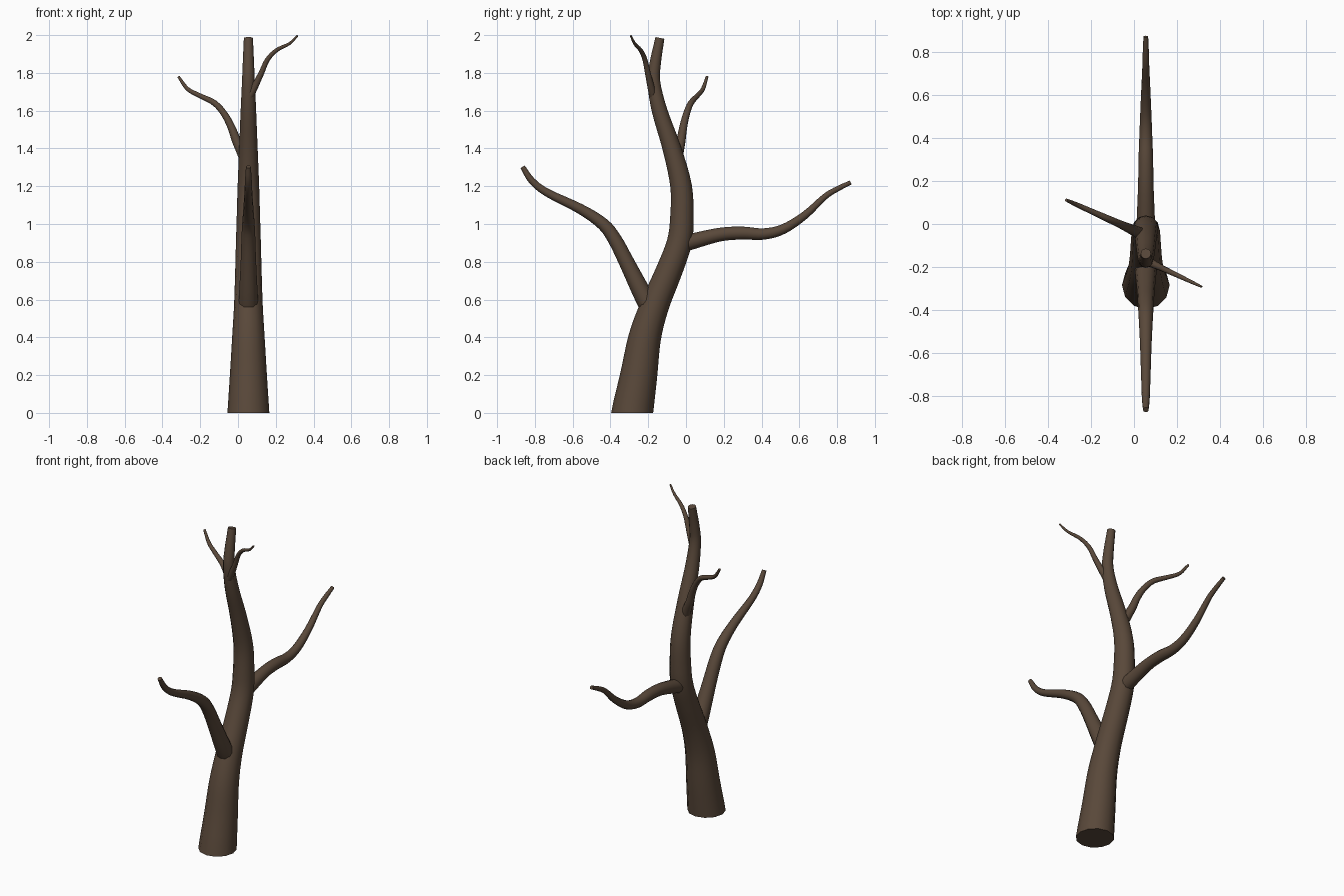
import bpy, bmesh, math
from mathutils import Vector

if "Cube" in bpy.data.objects:
    bpy.data.objects.remove(bpy.data.objects["Cube"])

SIDES, STEPS = 12, 4

bark = bpy.data.materials.new("bark")
bark.diffuse_color = (0.10, 0.065, 0.042, 1)
bark.use_nodes = True
bark.node_tree.nodes["Principled BSDF"].inputs["Base Color"].default_value = bark.diffuse_color


def smooth_path(pts):
    """Catmull-Rom interpolation of (x, y, z, radius) points."""
    p = [Vector(q) for q in pts]
    p = [2 * p[0] - p[1]] + p + [2 * p[-1] - p[-2]]
    out = []
    for a, b, c, d in zip(p, p[1:], p[2:], p[3:]):
        for k in range(STEPS):
            t = k / STEPS
            out.append(0.5 * (2 * b + (c - a) * t + (2 * a - 5 * b + 4 * c - d) * t * t
                              + (3 * b - a - 3 * c + d) * t ** 3))
    return out + [p[-2]]


def limb(name, pts, side, start_dir=None):
    """Tapered round tube along a path lying in the plane with normal 'side'."""
    path = smooth_path(pts)
    u = Vector(side).normalized()
    bm = bmesh.new()
    rings = []
    for i, q in enumerate(path):
        t = (path[min(i + 1, len(path) - 1)] - path[max(i - 1, 0)]).to_3d().normalized()
        if i == 0 and start_dir:
            t = Vector(start_dir)
        v = t.cross(u).normalized()
        c, r = q.to_3d(), q[3]
        rings.append([bm.verts.new(c + r * (math.cos(a) * u + math.sin(a) * v))
                      for a in (2 * math.pi * k / SIDES for k in range(SIDES))])
    for r0, r1 in zip(rings, rings[1:]):
        for k in range(SIDES):
            j = (k + 1) % SIDES
            bm.faces.new((r0[k], r0[j], r1[j], r1[k]))
    bm.faces.new(rings[0])
    bm.faces.new(rings[-1])
    bmesh.ops.recalc_face_normals(bm, faces=bm.faces)
    me = bpy.data.meshes.new(name)
    bm.to_mesh(me)
    bm.free()
    me.materials.append(bark)
    ob = bpy.data.objects.new(name, me)
    bpy.context.collection.objects.link(ob)
    bpy.ops.object.select_all(action='DESELECT')
    ob.select_set(True)
    bpy.context.view_layer.objects.active = ob
    bpy.ops.object.shade_smooth_by_angle(angle=math.radians(50))


X = 0.055  # the trunk and big branches lie in this plane


def in_plane(pts):
    return [(X, y, z, r) for y, z, r in pts]


# Trunk
limb("trunk", in_plane([
    (-.285, 0, .111), (-.25, .2, .098), (-.218, .4, .086), (-.165, .57, .076),
    (-.09, .75, .07), (-.036, .9, .066), (-.022, 1.03, .062), (-.026, 1.2, .057),
    (-.075, 1.4, .049), (-.14, 1.6, .041), (-.17, 1.75, .034), (-.163, 1.85, .03),
    (-.138, 1.985, .024)]), (1, 0, 0), (0, 0, 1))

# Large front branch
limb("front_branch", in_plane([
    (-.17, .53, .055), (-.225, .62, .05), (-.313, .795, .041), (-.377, .918, .037),
    (-.44, 1.0, .033), (-.56, 1.08, .027), (-.737, 1.167, .021), (-.817, 1.23, .018),
    (-.865, 1.303, .013)]), (1, 0, 0))

# Large back branch
limb("back_branch", in_plane([
    (-.03, .89, .044), (.03, .907, .042), (.18, .944, .036), (.30, .952, .034),
    (.41, .947, .03), (.515, .973, .026), (.63, 1.047, .021), (.737, 1.146, .016),
    (.806, 1.188, .014), (.872, 1.22, .011)]), (1, 0, 0))


# Twigs: each runs in a straight line seen from above
def twig(name, y0, slope, pts):
    limb(name, [(x, y0 + slope * (x - X), z, r) for x, z, r in pts], (-slope, 1, 0))


twig("left_twig", -.055, -.45, [
    (.05, 1.31, .03), (.02, 1.38, .027), (-.008, 1.44, .024), (-.034, 1.51, .021),
    (-.071, 1.58, .018), (-.124, 1.64, .016), (-.204, 1.68, .013),
    (-.267, 1.715, .011), (-.315, 1.78, .007)])
twig("right_twig", -.17, -.47, [
    (.058, 1.67, .022), (.085, 1.72, .019), (.124, 1.80, .015), (.156, 1.87, .013),
    (.204, 1.92, .011), (.272, 1.955, .008), (.315, 1.997, .005)])
